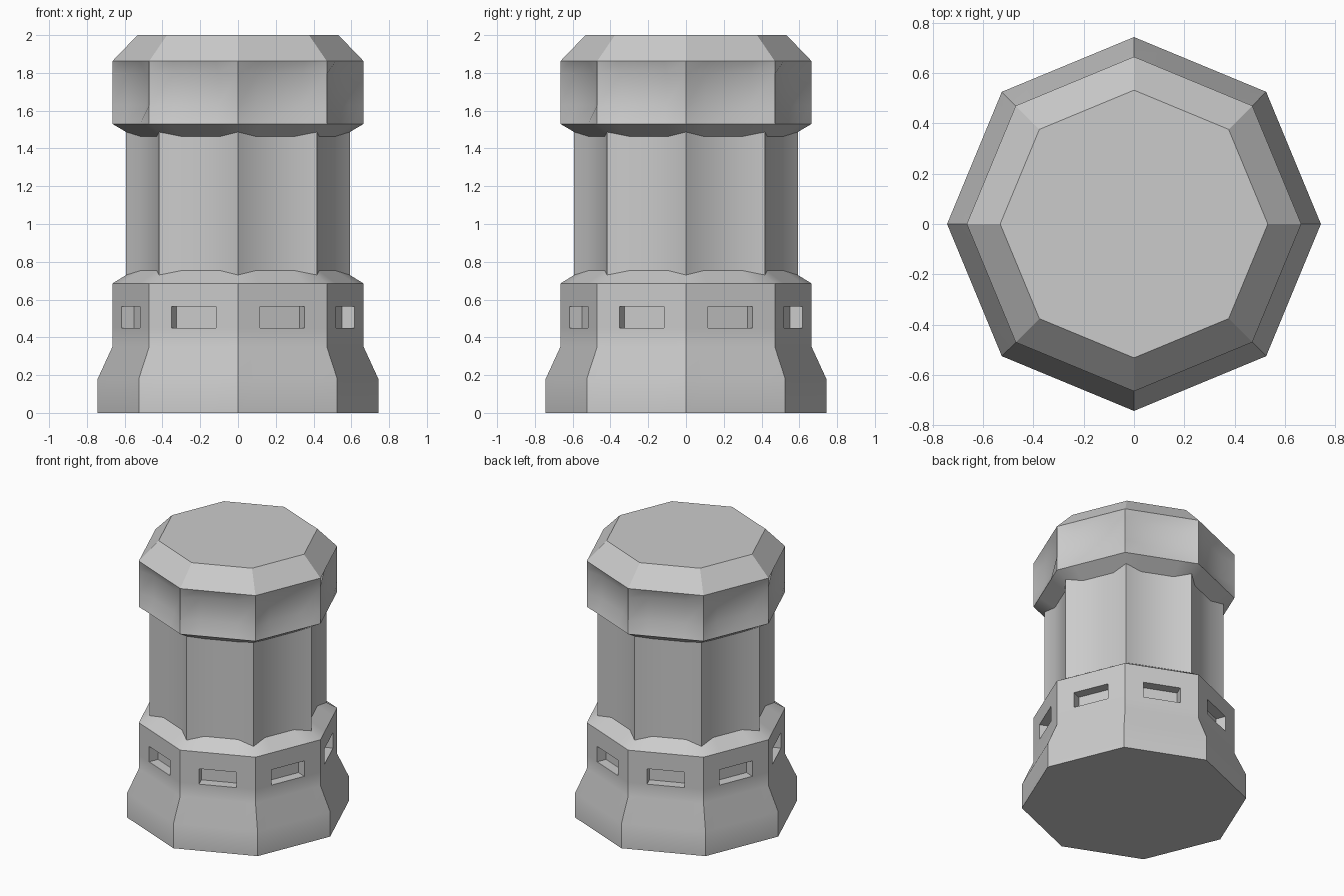
import bpy, bmesh, math
from mathutils import Vector

if "Cube" in bpy.data.objects:
    bpy.data.objects.remove(bpy.data.objects["Cube"])

SIDES = 8


def ring(bm, radius, z, inset=0.0, z_mid=None):
    """Octagon ring: each side has a corner and two quarter points, which may sink inward."""
    z_mid = z if z_mid is None else z_mid
    verts = []
    for i in range(SIDES):
        a = 2 * math.pi * i / SIDES
        b = 2 * math.pi * (i + 1) / SIDES
        p = Vector((radius * math.cos(a), radius * math.sin(a), z))
        q = Vector((radius * math.cos(b), radius * math.sin(b), z))
        n = Vector((math.cos((a + b) / 2), math.sin((a + b) / 2), 0))
        verts.append(bm.verts.new(p))
        for t in (0.25, 0.75):
            v = p.lerp(q, t) - n * inset
            v.z = z_mid
            verts.append(bm.verts.new(v))
    return verts


def build(name, rings, bottom=False, top=False, slot_band=None, slot_depth=0.07):
    bm = bmesh.new()
    loops = [ring(bm, *r) for r in rings]
    slots = []
    n = SIDES * 3
    for k, (lo, hi) in enumerate(zip(loops, loops[1:])):
        for i in range(n):
            j = (i + 1) % n
            f = bm.faces.new((lo[i], lo[j], hi[j], hi[i]))
            if k == slot_band and i % 3 == 1:
                slots.append(f)
    if bottom:
        bm.faces.new(loops[0][::-1])
    if top:
        bm.faces.new(loops[-1])
    # sink the window slots straight inward
    if slots:
        for f in bmesh.ops.extrude_discrete_faces(bm, faces=slots)["faces"]:
            c = f.calc_center_median()
            d = Vector((c.x, c.y, 0)).normalized() * -slot_depth
            bmesh.ops.translate(bm, verts=f.verts[:], vec=d)
    bm.normal_update()
    mesh = bpy.data.meshes.new(name)
    bm.to_mesh(mesh)
    bm.free()
    obj = bpy.data.objects.new(name, mesh)
    bpy.context.collection.objects.link(obj)
    bpy.ops.object.select_all(action='DESELECT')
    obj.select_set(True)
    bpy.context.view_layer.objects.active = obj
    bpy.ops.object.shade_smooth_by_angle(angle=math.radians(30))
    return obj


# shared seams between shaft and its neighbours
SHAFT_R, GROOVE = 0.592, 0.035
low_seam = (SHAFT_R, 0.73, GROOVE, 0.753)
high_seam = (SHAFT_R, 1.487, GROOVE, 1.464)

# flared foot with a window slot on every side
build("base", [(0.743, 0), (0.743, 0.18), (0.665, 0.35), (0.665, 0.45),
               (0.665, 0.562), (0.665, 0.685), low_seam],
      bottom=True, slot_band=3)

# fluted shaft
build("shaft", [low_seam, high_seam])

# head with dished side panels and a bevelled top
build("cap", [high_seam, (0.665, 1.53), (0.665, 1.63, 0.035),
              (0.665, 1.795, 0.035), (0.665, 1.862), (0.532, 2.0)],
      top=True)
